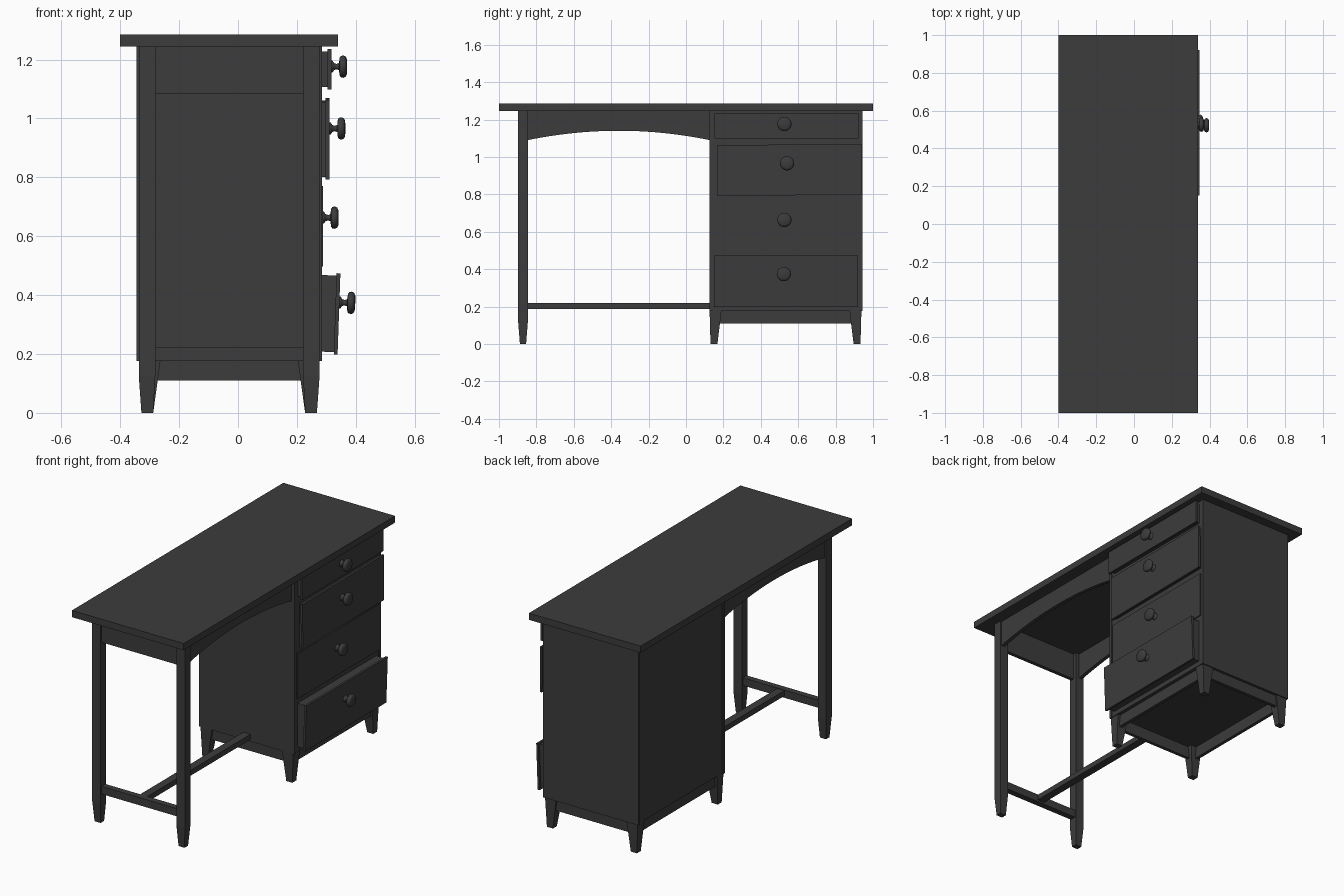
import bpy, bmesh, math
from mathutils import Matrix, Vector

old = bpy.data.objects.get("Cube")
if old:
    bpy.data.objects.remove(old, do_unlink=True)

wood = bpy.data.materials.new("charcoal_paint")
wood.use_nodes = True
colour = (0.045, 0.045, 0.045, 1)
wood.diffuse_color = colour
wood.node_tree.nodes["Principled BSDF"].inputs["Base Color"].default_value = colour


def finish(name, bm):
    bmesh.ops.recalc_face_normals(bm, faces=bm.faces[:])
    mesh = bpy.data.meshes.new(name)
    bm.to_mesh(mesh)
    bm.free()
    mesh.materials.append(wood)
    ob = bpy.data.objects.new(name, mesh)
    bpy.context.collection.objects.link(ob)
    return ob


def loft(name, sections):
    """Solid through rectangles given as (z, x0, x1, y0, y1), bottom to top."""
    bm = bmesh.new()
    rings = [[bm.verts.new(p) for p in ((a, c, z), (b, c, z), (b, d, z), (a, d, z))]
             for z, a, b, c, d in sections]
    for low, high in zip(rings, rings[1:]):
        for i in range(4):
            j = (i + 1) % 4
            bm.faces.new((low[i], low[j], high[j], high[i]))
    bm.faces.new(rings[0])
    bm.faces.new(rings[-1])
    return finish(name, bm)


def box(name, x0, x1, y0, y1, z0, z1):
    return loft(name, [(z0, x0, x1, y0, y1), (z1, x0, x1, y0, y1)])


def arch(name, x0, x1, y0, y1, z_end, z_mid, z_top, steps=24):
    """Board along y whose lower edge rises in the middle."""
    bm = bmesh.new()
    edge = [(y1, z_top), (y0, z_top)]
    for i in range(steps + 1):
        t = i / steps
        edge.append((y0 + (y1 - y0) * t, z_end + (z_mid - z_end) * 4 * t * (1 - t)))
    face = bm.faces.new([bm.verts.new((x0, y, z)) for y, z in edge])
    out = bmesh.ops.extrude_face_region(bm, geom=[face])
    moved = [v for v in out["geom"] if isinstance(v, bmesh.types.BMVert)]
    bmesh.ops.translate(bm, verts=moved, vec=(x1 - x0, 0, 0))
    return finish(name, bm)


def knob(name):
    """Turned pull along +x, starting at the origin."""
    bm = bmesh.new()
    profile = [(0, 0), (0, .021), (.004, .02), (.009, .012), (.018, .009), (.026, .012),
               (.028, .03), (.032, .036), (.041, .038), (.049, .034), (.053, .025), (.054, 0)]
    verts = [bm.verts.new((x, 0, r)) for x, r in profile]
    edges = [bm.edges.new(pair) for pair in zip(verts, verts[1:])]
    bmesh.ops.spin(bm, geom=verts + edges, cent=(0, 0, 0), axis=(1, 0, 0),
                   angle=math.tau, steps=24)
    bmesh.ops.remove_doubles(bm, verts=bm.verts[:], dist=1e-5)
    ob = finish(name, bm)
    bpy.ops.object.select_all(action="DESELECT")
    ob.select_set(True)
    bpy.context.view_layer.objects.active = ob
    bpy.ops.object.shade_smooth_by_angle(angle=math.radians(50))
    return ob


# Desk top
box("desk_top", -.40, .34, -1, 1, 1.245, 1.285)

# Cabinet: full-depth sides around a slightly recessed core
box("cabinet_side_near", -.345, .285, .126, .142, .176, 1.245)
box("cabinet_side_far", -.345, .285, .928, .944, .176, 1.245)
box("cabinet_core", -.338, .281, .142, .928, .18, 1.245)

# Cabinet plinth boards
box("plinth_front", .24, .26, .16, .91, .11, .18)
box("plinth_back", -.32, -.30, .16, .91, .11, .18)
box("plinth_near", -.30, .24, .142, .162, .11, .18)
box("plinth_far", -.30, .24, .908, .928, .11, .18)

# Tapered cabinet feet and the two free-standing legs
MID = -.03
for sx, side in ((1, "front"), (-1, "back")):
    def span(inner, outer):
        return sorted((MID + sx * inner, MID + sx * outer))
    for out, inn, low_out, low_in, end in ((.126, .19, .131, .168, "near"),
                                           (.938, .874, .933, .896, "far")):
        loft(f"cabinet_foot_{side}_{end}",
             [(0, *span(.258, .298), *sorted((low_out, low_in))),
              (.18, *span(.233, .307), *sorted((out, inn)))])
    loft(f"leg_{side}", [(0, *span(.258, .298), -.888, -.855),
                         (.125, *span(.251, .307), -.898, -.845),
                         (1.245, *span(.251, .307), -.898, -.845)])
    arch(f"arched_apron_{side}", *span(.275, .297), -.846, .127, 1.09, 1.14, 1.245)

# End apron and stretchers
box("end_apron", -.282, .223, -.888, -.866, 1.083, 1.245)
box("end_stretcher", -.282, .223, -.89, -.853, .176, .222)
box("long_stretcher", MID - .024, MID + .024, -.855, .128, .187, .219)

# Drawers: (face x, centre y, bottom z, top z, knob z, pitch, roll), each pulled out differently
drawers = [(.317, .538, 1.098, 1.236, 1.176, 0, 0),
           (.311, .553, .795, 1.066, .966, 0, .4),
           (.288, .538, .498, .77, .663, 0, 0),
           (.343, .535, .198, .474, .375, 2, 0)]
for n, (face, y, z0, z1, kz, pitch, roll) in enumerate(drawers, 1):
    mid = (z0 + z1) / 2
    half = (z1 - z0) / 2
    place = (Matrix.Translation(Vector((face, y, mid)))
             @ Matrix.Rotation(math.radians(pitch), 4, "Y")
             @ Matrix.Rotation(math.radians(roll), 4, "X"))
    front = box(f"drawer_{n}_front", -.013, 0, -.385, .385, -half, half)
    body = box(f"drawer_{n}_box", -.30, -.013, -.372, .372, -half + .008, half - .008)
    pull = knob(f"drawer_{n}_knob")
    pull.data.transform(Matrix.Translation((0, -.012, kz - mid)))
    for part in (front, body, pull):
        part.matrix_world = place
